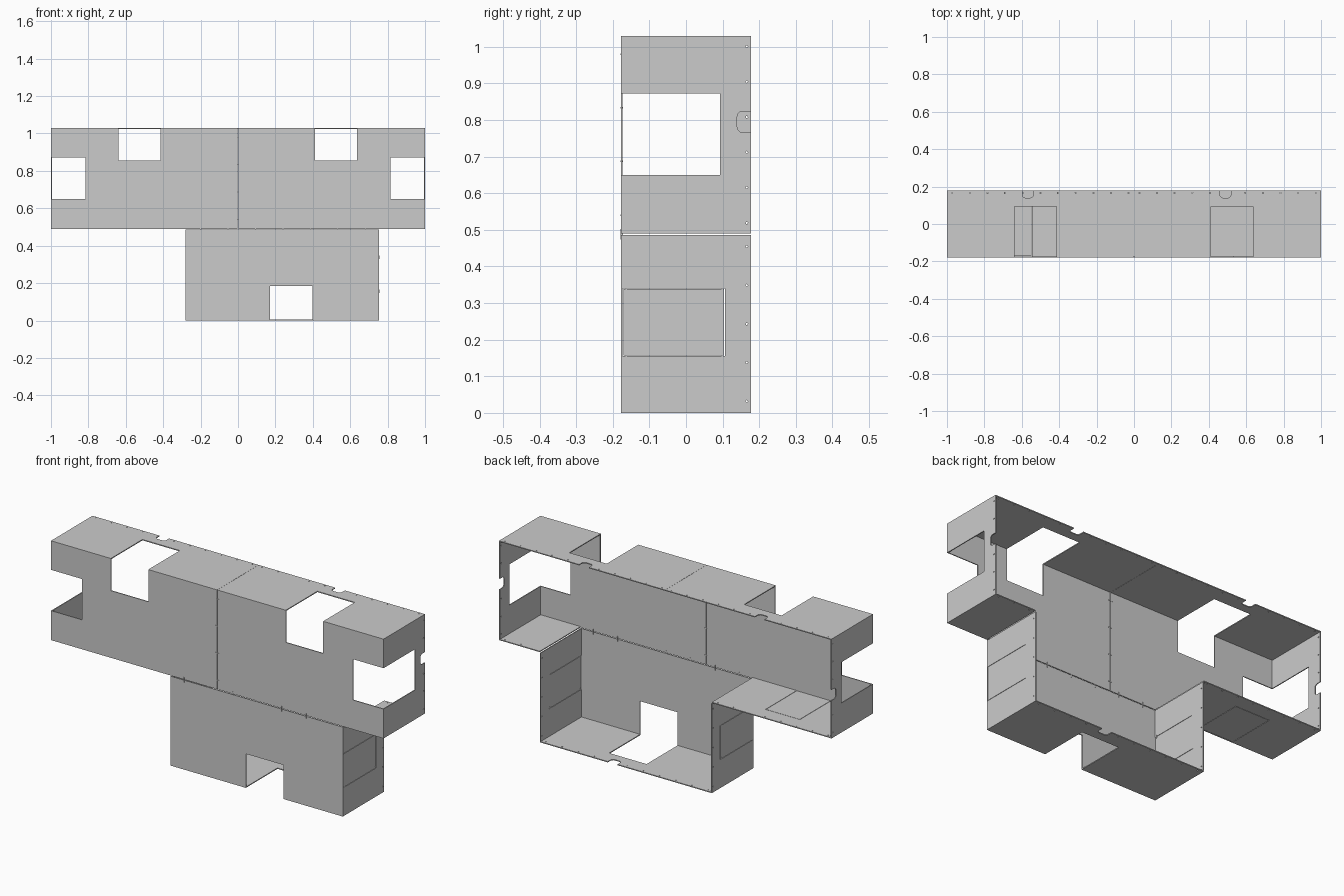
import bpy, bmesh
from mathutils import Vector, Matrix

if "Cube" in bpy.data.objects:
    bpy.data.objects.remove(bpy.data.objects["Cube"])

T = 0.005                     # sheet thickness
Y0, Y1 = -0.178, 0.178        # front and open back
TOP, MID = 1.03, 0.49
LX, RX = -0.28, 0.755         # lower box sides


def add_box(bm, lo, hi):
    lo, hi = Vector(lo), Vector(hi)
    m = Matrix.Translation((lo + hi) / 2) @ Matrix.Diagonal((*(hi - lo), 1))
    return bmesh.ops.create_cube(bm, size=1, matrix=m)["verts"]


def finish(bm, name):
    bmesh.ops.recalc_face_normals(bm, faces=bm.faces)
    me = bpy.data.meshes.new(name)
    bm.to_mesh(me)
    bm.free()
    ob = bpy.data.objects.new(name, me)
    bpy.context.collection.objects.link(ob)
    return ob


def boxes(name, spans):
    bm = bmesh.new()
    for lo, hi in spans:
        add_box(bm, lo, hi)
    return finish(bm, name)


def folded_wall(name, path):
    """Strip following an x-z path, thickened to its left with mitred corners."""
    pts = [Vector(p) for p in path]
    normals = []
    for a, b in zip(pts, pts[1:]):
        d = (b - a).normalized()
        normals.append(Vector((-d.y, d.x)))
    offs = [normals[0]] + [a + b for a, b in zip(normals, normals[1:])] + [normals[-1]]
    ring = pts + [p + o * T for p, o in reversed(list(zip(pts, offs)))]
    bm = bmesh.new()
    face = bm.faces.new([bm.verts.new((p.x, Y0 + T, p.y)) for p in ring])
    ext = bmesh.ops.extrude_face_region(bm, geom=[face])["geom"]
    bmesh.ops.translate(bm, vec=(0, Y1 - Y0 - T, 0),
                        verts=[v for v in ext if isinstance(v, bmesh.types.BMVert)])
    return finish(bm, name)


# Folded walls and front plates of the three joined trays
G = 0.002
paths = {
    "upper_left_wall": [(-0.0005, TOP), (-1, TOP), (-1, MID), (LX, MID)],
    "upper_right_wall": [(RX, MID), (1, MID), (1, TOP), (0.0005, TOP)],
    "lower_wall": [(LX, MID - 2 * G), (LX, 0), (RX, 0), (RX, MID - 2 * G)],
}
parts = [folded_wall(n, p) for n, p in paths.items()]
for name, x0, x1, z0, z1 in [("upper_left_front", -1, -G, MID, TOP),
                             ("upper_right_front", G, 1, MID, TOP),
                             ("lower_front", LX, RX, 0, MID - 2 * G)]:
    parts.append(boxes(name, [((x0, Y0, z0), (x1, Y0 + T, z1))]))

# Cutter: corner openings
cut = bmesh.new()
D = 0.093
for x0, x1 in ((-0.64, -0.415), (0.412, 0.637)):
    add_box(cut, (x0, -0.25, 0.855), (x1, D, 1.1))
for x0, x1 in ((-1.1, -0.815), (0.815, 1.1)):
    add_box(cut, (x0, -0.25, 0.65), (x1, D, 0.872))
add_box(cut, (0.172, -0.25, -0.1), (0.397, D, 0.185))

# Cutter: access panel holes, each refilled by a slightly smaller plate
panels = {
    "lower_left_panel": ((LX, -0.171, 0.157), (LX + T, 0.104, 0.338)),
    "lower_right_panel": ((RX - T, -0.171, 0.157), (RX, 0.104, 0.338)),
    "upper_floor_panel": ((-0.75, -0.171, MID), (-0.547, 0.094, MID + T)),
}
for name, (lo, hi) in panels.items():
    add_box(cut, Vector(lo) - Vector((0.01,) * 3) * 0.2, Vector(hi) + Vector((0.01,) * 3) * 0.2)
    boxes(name, [(lo, hi)])

# Cutter: rounded notches in the back rim, (x, z, wall normal axis)
notches = [(-0.568, TOP, 2), (0.489, TOP, 2), (0.317, 0, 2), (1, 0.795, 0), (-1, 0.725, 0)]
for x, z, axis in notches:
    half = Vector((0.029, 0, 0.029))
    half[axis] = 0.02
    c = Vector((x, 0.18, z))
    half.y = 0.04
    verts = add_box(cut, c - half, c + half)
    edges = {e for v in verts for e in v.link_edges
             if abs((e.verts[0].co - e.verts[1].co)[axis]) > 0.01}
    bmesh.ops.bevel(cut, geom=list(edges), offset=0.015, segments=3,
                    profile=0.5, affect='EDGES')

# Cutter: small holes along the back rim
for path in paths.values():
    for a, b in zip(path, path[1:]):
        a, b = Vector(a), Vector(b)
        n = max(2, round((b - a).length / 0.09))
        for i in range(n):
            p = a.lerp(b, (i + 0.3) / (n - 0.4))
            if any(abs(p.x - q[0]) < 0.045 and abs(p.y - q[1]) < 0.045 for q in notches):
                continue
            rot = Matrix.Rotation(1.5707963, 4, 'Y') if a.x == b.x else Matrix()
            bmesh.ops.create_cone(cut, cap_ends=True, segments=8, radius1=0.003,
                                  radius2=0.003, depth=0.03,
                                  matrix=Matrix.Translation((p.x, 0.166, p.y)) @ rot)

cutter = finish(cut, "opening_cutter")
cutter.hide_render = True
for ob in parts:
    mod = ob.modifiers.new("openings", 'BOOLEAN')
    mod.operation, mod.solver, mod.object = 'DIFFERENCE', 'EXACT', cutter
    bpy.context.view_layer.objects.active = ob
    bpy.ops.object.modifier_apply(modifier=mod.name)
bpy.data.objects.remove(cutter)

# Ties stitching the front seams
YA, YB = Y0 - 0.0015, Y0 + T + 0.0015
boxes("horizontal_seam_ties",
      [((x - 0.002, YA, MID - 0.016), (x + 0.002, YB, MID + 0.012))
       for x in (-0.2 + 0.1467 * i for i in range(7))])
boxes("vertical_seam_ties",
      [((-0.011, YA, z - 0.002), (0.011, YB, z + 0.002))
       for z in (0.54, 0.687, 0.834, 0.98)])

# Ties holding the corners of the lower side panels
boxes("panel_ties",
      [((x - 0.001, y - 0.002, z - 0.009), (x + T + 0.001, y + 0.002, z + 0.009))
       for x in (LX, RX - T) for y in (-0.163, 0.099) for z in (0.156, 0.339)])
